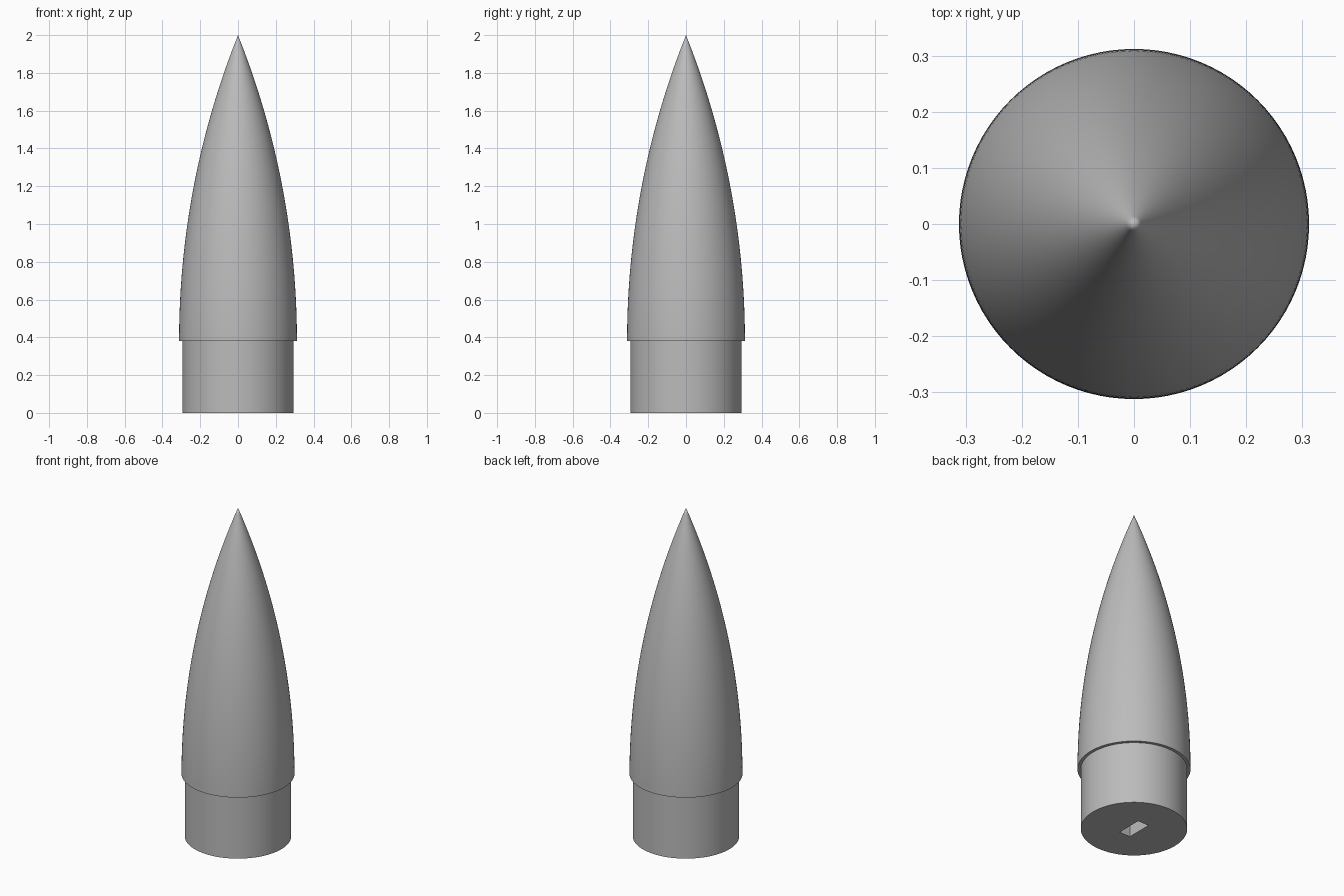
import bpy, bmesh, math
from mathutils import Vector

if "Cube" in bpy.data.objects:
    bpy.data.objects.remove(bpy.data.objects["Cube"])

SEGMENTS = 96
BODY_R, SHOULDER_R = 0.312, 0.294
SHOULDER_H, TOP = 0.38, 2.0

grey = bpy.data.materials.new("plain grey")
grey.use_nodes = True
colour = (0.5, 0.5, 0.5, 1)
grey.diffuse_color = colour
grey.node_tree.nodes["Principled BSDF"].inputs["Base Color"].default_value = colour


def lathe(name, profile):
    """Revolve (radius, height) points around z into a closed solid."""
    bm = bmesh.new()
    verts = [bm.verts.new((r, 0, z)) for r, z in profile]
    edges = [bm.edges.new(pair) for pair in zip(verts, verts[1:])]
    bmesh.ops.spin(bm, geom=verts + edges, cent=(0, 0, 0), axis=(0, 0, 1),
                   angle=math.tau, steps=SEGMENTS)
    bmesh.ops.remove_doubles(bm, verts=bm.verts, dist=1e-5)
    bmesh.ops.recalc_face_normals(bm, faces=bm.faces)
    mesh = bpy.data.meshes.new(name)
    bm.to_mesh(mesh)
    bm.free()
    mesh.materials.append(grey)
    obj = bpy.data.objects.new(name, mesh)
    bpy.context.collection.objects.link(obj)
    return obj


def activate(obj):
    bpy.ops.object.select_all(action="DESELECT")
    obj.select_set(True)
    bpy.context.view_layer.objects.active = obj


# Tangent ogive: a circular arc meeting the straight base and the sharp tip
length = TOP - SHOULDER_H
rho = (BODY_R ** 2 + length ** 2) / (2 * BODY_R)
steps = 48
ogive = []
for i in range(steps):
    h = length * i / steps
    ogive.append((math.sqrt(rho ** 2 - h ** 2) + BODY_R - rho, SHOULDER_H + h))

# Shoulder, overhanging lip and pointed body in one profile
cone = lathe("nose_cone", [(0, 0), (SHOULDER_R, 0), (SHOULDER_R, SHOULDER_H)]
             + ogive + [(0, TOP)])

# Rectangular slot sunk into the underside
bpy.ops.mesh.primitive_cube_add(size=1, location=(0, 0, 0))
cutter = bpy.context.object
cutter.name = "slot_cutter"
cutter.scale = Vector((0.075, 0.16, 0.4))
cutter.hide_render = True
cutter.data.materials.append(grey)

activate(cone)
slot = cone.modifiers.new("slot", "BOOLEAN")
slot.operation = "DIFFERENCE"
slot.solver = "EXACT"
slot.object = cutter
bpy.ops.object.modifier_apply(modifier=slot.name)
bpy.data.objects.remove(cutter)

activate(cone)
bpy.ops.object.shade_smooth_by_angle(angle=math.radians(30))
